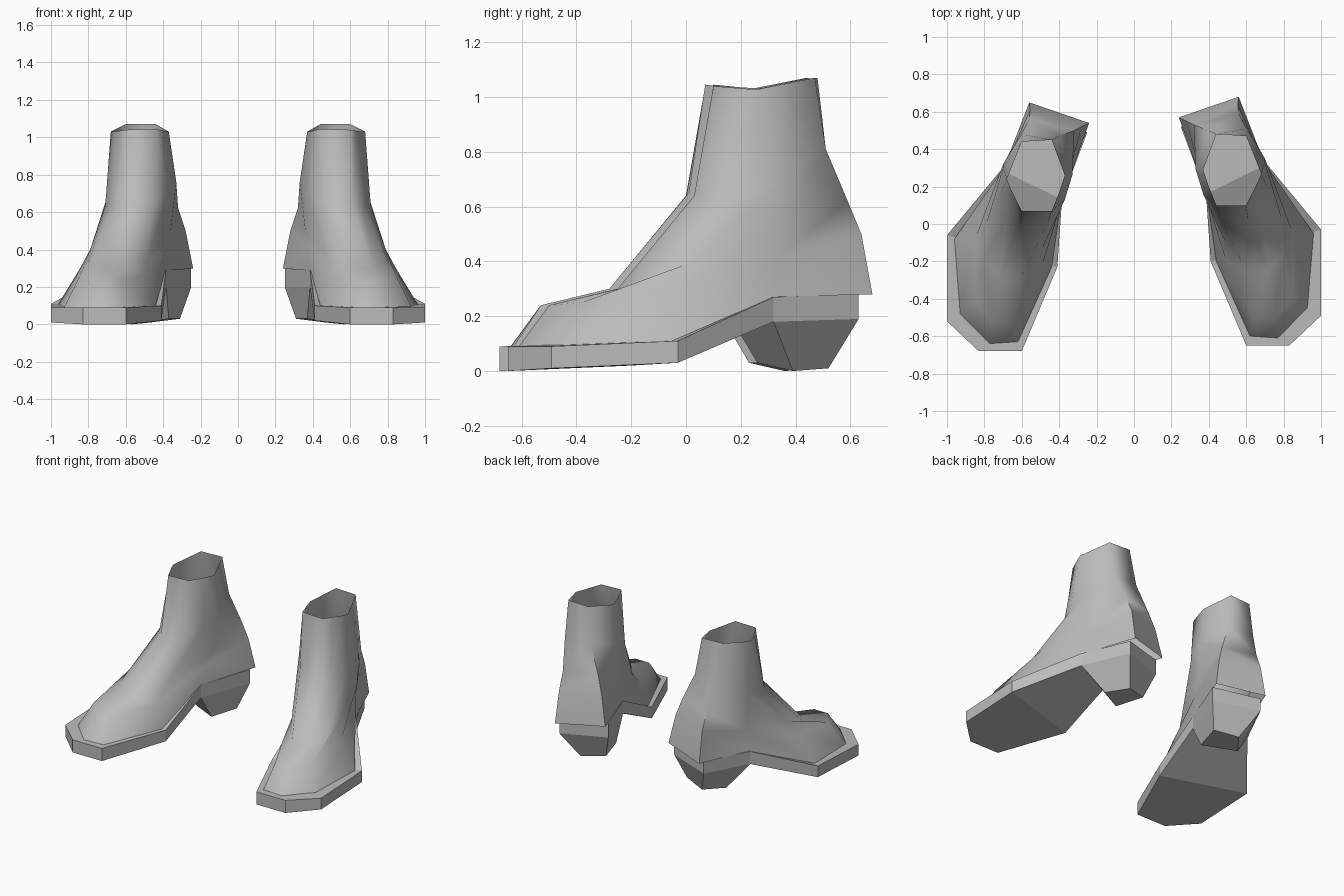
import bpy
import bmesh
import math

cube = bpy.data.objects.get("Cube")
if cube:
    bpy.data.objects.remove(cube, do_unlink=True)

grey = bpy.data.materials.new("boot_grey")
grey.use_nodes = True
colour = (0.5, 0.5, 0.5, 1)
grey.diffuse_color = colour
grey.node_tree.nodes["Principled BSDF"].inputs["Base Color"].default_value = colour

# Every ring runs counterclockwise: toe inner, toe outer, outer front, outer ball,
# outer arch, heel outer, heel inner, inner arch, inner ball
SOLE_OUTLINE = [(.6, -.65), (.83, -.65), (1, -.49), (1, -.03), (.71, .32),
                (.56, .63), (.25, .52), (.385, .16), (.41, -.2)]
SOLE_TOP = [.09, .09, .09, .11, .27, .28, .3, .29, .1]
SOLE_BOTTOM = [0, 0, .01, .03, .18, .19, .2, .2, .02]

WELT = [(.62, -.6, .09), (.77, -.61, .09), (.93, -.45, .09), (.96, -.05, .11),
        (.7, .32, .27), (.56, .68, .28), (.24, .57, .3), (.39, .15, .28), (.44, -.2, .1)]
TOE_CAP = [(.64, -.5, .24), (.75, -.5, .24), (.85, -.38, .25), (.85, -.05, .29),
           (.69, .34, .42), (.555, .64, .5), (.28, .55, .5), (.37, .2, .42), (.49, -.19, .26)]
INSTEP = [(.6, -.25, .3), (.72, -.25, .3), (.8, -.16, .32), (.79, .03, .4),
          (.7, .35, .52), (.56, .59, .62), (.32, .53, .62), (.36, .25, .5), (.49, -.1, .34)]
ANKLE = [(.46, .04, .65), (.61, .03, .64), (.67, .1, .63), (.71, .2, .63),
         (.7, .33, .68), (.6, .51, .81), (.4, .5, .81), (.33, .29, .76), (.37, .16, .7)]
COLLAR = [(.44, .1, 1.045), (.6, .1, 1.04), (.63, .16, 1.035), (.66, .22, 1.03),
          (.68, .27, 1.03), (.6, .47, 1.07), (.44, .48, 1.07), (.37, .29, 1.03), (.4, .2, 1.035)]
HEEL_TIP = [(.57, .39, 0), (.47, .52, .01), (.31, .46, .03), (.37, .26, .03)]

# Folds across the sole at the ball and the arch
SOLE_PANELS = [(0, 1, 2, 3, 8), (8, 3, 4, 7), (7, 4, 5, 6)]


def loft(name, rings, side, bottom=(), top=(), smooth=False):
    """Bridge stacked rings, cap them with index panels; side -1 mirrors the part."""
    bm = bmesh.new()
    shift = 0 if side > 0 else -.03
    loops = [[bm.verts.new((side * x, y + shift, z)) for x, y, z in ring] for ring in rings]
    for low, high in zip(loops, loops[1:]):
        for i in range(len(low)):
            j = (i + 1) % len(low)
            bm.faces.new((low[i], low[j], high[j], high[i]))
    for panel in bottom:
        bm.faces.new([loops[0][i] for i in reversed(panel)])
    for panel in top:
        bm.faces.new([loops[-1][i] for i in panel])
    if side < 0:
        bmesh.ops.reverse_faces(bm, faces=bm.faces[:])
    mesh = bpy.data.meshes.new(name)
    bm.to_mesh(mesh)
    bm.free()
    mesh.materials.append(grey)
    obj = bpy.data.objects.new(name, mesh)
    bpy.context.collection.objects.link(obj)
    if smooth:
        bpy.ops.object.select_all(action="DESELECT")
        obj.select_set(True)
        bpy.context.view_layer.objects.active = obj
        bpy.ops.object.shade_smooth_by_angle(angle=math.radians(75))


def with_height(outline, heights):
    return [(x, y, z) for (x, y), z in zip(outline, heights)]


sole_low = with_height(SOLE_OUTLINE, SOLE_BOTTOM)
sole_high = with_height(SOLE_OUTLINE, SOLE_TOP)
heel_seat = [sole_low[i] for i in (4, 5, 6, 7)]

for label, side in (("left", 1), ("right", -1)):
    # Folded platform sole
    loft(label + "_sole", [sole_low, sole_high], side, SOLE_PANELS, SOLE_PANELS)
    # Tapered heel block under the rear of the sole
    loft(label + "_heel", [HEEL_TIP, heel_seat], side, bottom=[(0, 1, 2, 3)])
    # Open-topped upper
    loft(label + "_upper", [WELT, TOE_CAP, INSTEP, ANKLE, COLLAR], side, smooth=True)
